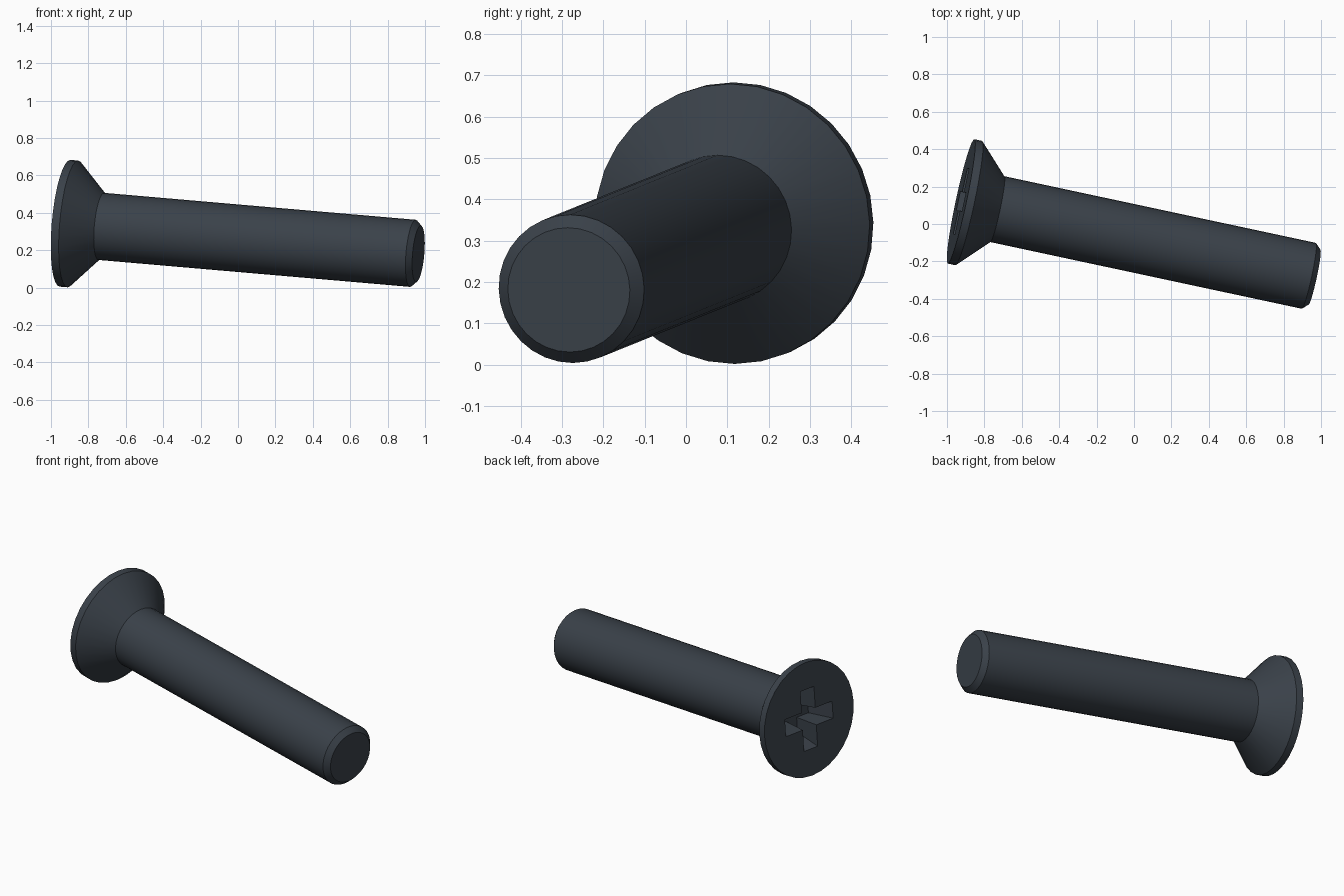
import bpy, bmesh
from math import pi
from mathutils import Matrix, Vector

cube = bpy.data.objects.get("Cube")
if cube:
    bpy.data.objects.remove(cube, do_unlink=True)

SIDES = 32

# Dark blackened steel
steel = bpy.data.materials.new("dark_steel")
steel.use_nodes = True
colour = (0.042, 0.053, 0.067, 1)
steel.diffuse_color = colour
steel.node_tree.nodes["Principled BSDF"].inputs["Base Color"].default_value = colour

# Frame of the tilted screw: local z runs from head to tip
axis = Vector((1, -0.214, -0.0864)).normalized()
up = (Vector((0, 0, 1)) - axis.z * axis).normalized()
side = axis.cross(up)
frame = Matrix((up, side, axis)).transposed().to_4x4()
frame.translation = (0, -0.077, 0.264)


def loft(name, rings):
    """Bridge rings of points and cap both ends."""
    bm = bmesh.new()
    loops = [[bm.verts.new(p) for p in ring] for ring in rings]
    n = len(loops[0])
    for a, b in zip(loops, loops[1:]):
        for i in range(n):
            j = (i + 1) % n
            bm.faces.new((a[i], a[j], b[j], b[i]))
    bm.faces.new(loops[0][::-1])
    bm.faces.new(loops[-1])
    bmesh.ops.recalc_face_normals(bm, faces=bm.faces)
    mesh = bpy.data.meshes.new(name)
    bm.to_mesh(mesh)
    bm.free()
    mesh.materials.append(steel)
    obj = bpy.data.objects.new(name, mesh)
    bpy.context.collection.objects.link(obj)
    obj.matrix_world = frame
    return obj


def circle(r, z):
    return [Matrix.Rotation(2 * pi * i / SIDES, 3, 'Z') @ Vector((r, 0, z))
            for i in range(SIDES)]


def cross(length, half_width, z):
    corner = [(length, -half_width), (length, half_width), (half_width, half_width)]
    return [Matrix.Rotation(pi / 2 * i, 3, 'Z') @ Vector((x, y, z))
            for i in range(4) for x, y in corner]


# Countersunk head, shank and chamfered tip as one turned profile
profile = [(0.34, -0.949), (0.34, -0.906), (0.18, -0.75), (0.18, 0.96), (0.151, 0.99)]
screw = loft("countersunk_screw", [circle(r, z) for r, z in profile])

# Tapered cross-shaped drive recess
cutter = loft("recess_cutter", [cross(0.187, 0.053, -0.97), cross(0.13, 0.04, -0.80)])
cutter.hide_render = True
cut = screw.modifiers.new("drive_recess", 'BOOLEAN')
cut.operation = 'DIFFERENCE'
cut.solver = 'EXACT'
cut.object = cutter

bpy.ops.object.select_all(action='DESELECT')
bpy.context.view_layer.objects.active = screw
screw.select_set(True)
bpy.ops.object.modifier_apply(modifier=cut.name)
bpy.data.objects.remove(cutter, do_unlink=True)
bpy.ops.object.shade_smooth_by_angle(angle=pi / 6)
